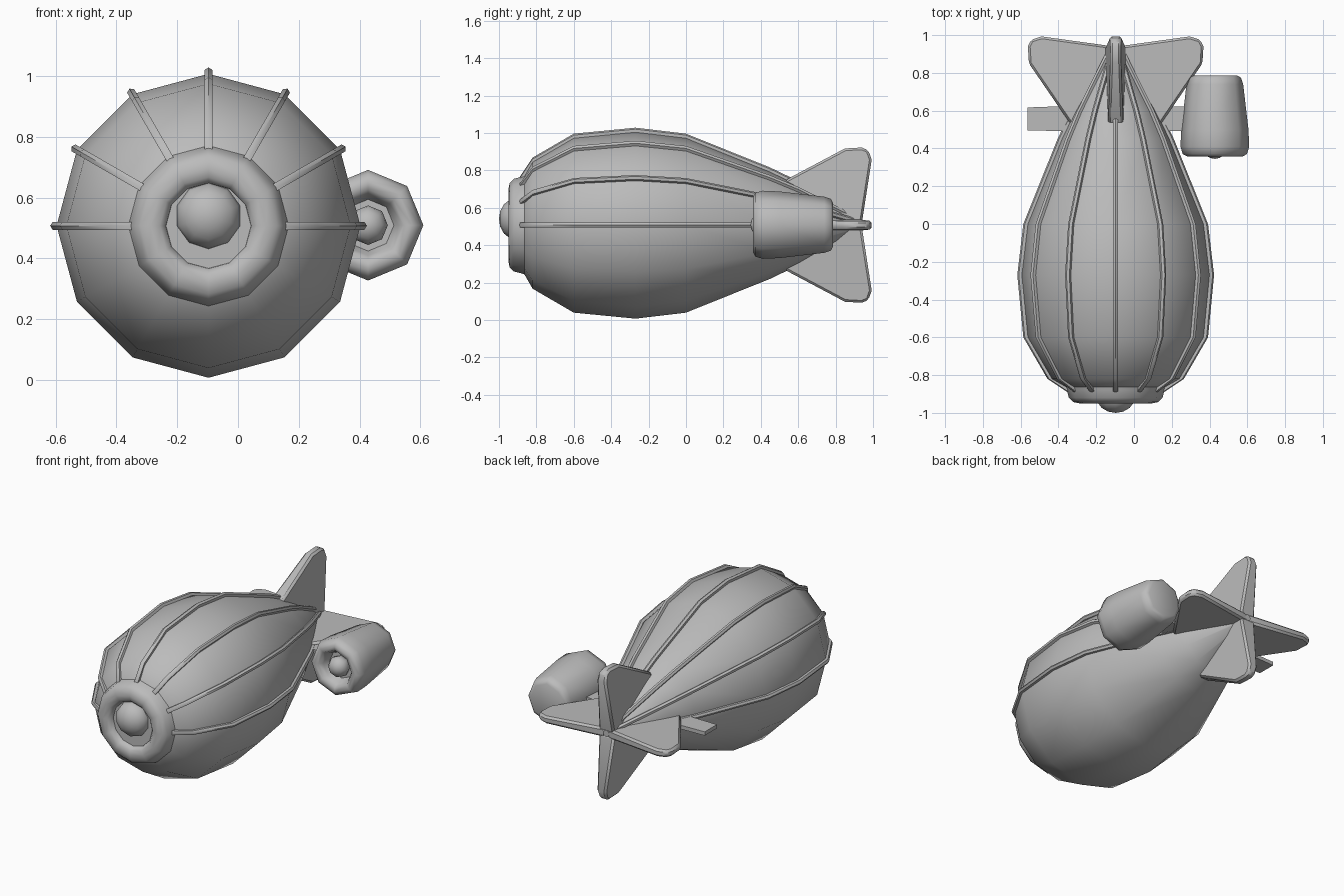
import bpy, bmesh, math
from mathutils import Vector, Matrix

if "Cube" in bpy.data.objects:
    bpy.data.objects.remove(bpy.data.objects["Cube"], do_unlink=True)

AX, AZ = -0.097, 0.507   # hull axis

grey = bpy.data.materials.new("plain grey")
grey.use_nodes = True
grey.diffuse_color = (0.5, 0.5, 0.5, 1)
grey.node_tree.nodes["Principled BSDF"].inputs["Base Color"].default_value = (0.5, 0.5, 0.5, 1)


def finish(name, bm, angle=40):
    bmesh.ops.recalc_face_normals(bm, faces=bm.faces)
    mesh = bpy.data.meshes.new(name)
    bm.to_mesh(mesh)
    bm.free()
    mesh.materials.append(grey)
    ob = bpy.data.objects.new(name, mesh)
    bpy.context.collection.objects.link(ob)
    bpy.ops.object.select_all(action='DESELECT')
    ob.select_set(True)
    bpy.context.view_layer.objects.active = ob
    bpy.ops.object.shade_smooth_by_angle(angle=math.radians(angle))
    return ob


def loft(name, rings, angle=40):
    """Skin closed rings of points and cap both ends."""
    bm = bmesh.new()
    loops = [[bm.verts.new(p) for p in ring] for ring in rings]
    n = len(rings[0])
    for a, b in zip(loops, loops[1:]):
        for i in range(n):
            j = (i + 1) % n
            bm.faces.new((a[i], a[j], b[j], b[i]))
    bm.faces.new(loops[0])
    bm.faces.new(loops[-1])
    return finish(name, bm, angle)


def lathe(name, profile, sides, x=AX, z=AZ, angle=40):
    """Turn (y, radius) points about an axis along y."""
    turns = [2 * math.pi * i / sides for i in range(sides)]
    return loft(name, [[(x + r * math.sin(t), y, z + r * math.cos(t)) for t in turns]
                       for y, r in profile], angle)


def ball(name, centre, size, segments=8):
    bm = bmesh.new()
    bmesh.ops.create_uvsphere(bm, u_segments=segments, v_segments=8, radius=1)
    bm.transform(Matrix.Translation(centre) @ Matrix.Diagonal((*size, 1))
                 @ Matrix.Rotation(math.pi / 2, 4, 'X'))
    return finish(name, bm, 60)


# Envelope
hull = [(-0.9, 0.2), (-0.82, 0.34), (-0.6, 0.468), (-0.27, 0.5),
        (0, 0.468), (0.45, 0.287), (0.6, 0.215), (0.94, 0.02)]
lathe("hull", hull, 12)

# Ribs along the upper edges of the envelope
rib_path = [(-0.89, 0.235), (-0.82, 0.34)] + hull[2:-1] + [(0.9, 0.043)]
for k in range(-3, 4):
    t = math.radians(30 * k)
    out = Vector((math.sin(t), 0, math.cos(t)))
    side = Vector((math.cos(t), 0, -math.sin(t)))
    rings = []
    for y, r in rib_path:
        c = Vector((AX, y, AZ)) + out * r
        rings.append([c + out * h + side * w for h, w in
                      ((-0.015, -0.013), (0.013, -0.013), (0.021, 0), (0.013, 0.013), (-0.015, 0.013))])
    loft(f"rib_{k + 4}", rings)

# Nose collar and nose ball
lathe("nose_collar", [(-0.84, 0.272), (-0.88, 0.258), (-0.92, 0.248), (-0.943, 0.225), (-0.95, 0.19),
                      (-0.945, 0.16), (-0.925, 0.142), (-0.915, 0.14)], 12, angle=50)
ball("nose_ball", (AX, -0.91, AZ + 0.033), (0.11, 0.09, 0.11), 10)

# Tail fins: outline as (distance from axis, y), thickness fading toward the tip
outline = [(0.0, 0.55), (0.24, 0.53), (0.41, 0.85), (0.415, 0.94), (0.40, 0.975), (0.35, 0.993), (0.01, 0.94)]
fins = {"top_fin": (0, 0.11, 0.055), "left_fin": (90, 0.06, 0.045),
        "bottom_fin": (180, 0.11, 0.055), "right_fin": (270, 0.06, 0.045)}
for name, (turn, root, tip) in fins.items():
    t = math.radians(turn)
    out = Vector((math.sin(t), 0, math.cos(t)))
    side = Vector((math.cos(t), 0, -math.sin(t)))
    stretch = 1.12 if turn in (90, 270) else 1
    rings = []
    for s in (-1, 1):
        rings.append([Vector((AX, y, AZ)) + out * d * (stretch if d > 0.3 else 1)
                      + side * s * (root + (tip - root) * d / 0.42) / 2 for d, y in outline])
    fin = loft(name, rings, 35)
    bev = fin.modifiers.new("soft edge", 'BEVEL')
    bev.width = 0.012
    bev.limit_method = 'ANGLE'

# Engine struts
for name, s in (("left_strut", 1), ("right_strut", -1)):
    rings = [[(AX + s * x, y, AZ + z) for y, z in
              ((a, -0.012), (b, -0.012), (b, 0.012), (a, 0.012))]
             for x, a, b in ((0.1, 0.49, 0.63), (0.467, 0.495, 0.617))]
    loft(name, rings)

# Engine pod with a recessed front and a spinner
PX = 0.428
lathe("engine_pod", [(0.43, 0.085), (0.39, 0.1), (0.362, 0.118), (0.357, 0.145), (0.37, 0.17), (0.41, 0.182),
                     (0.5, 0.178), (0.74, 0.15), (0.775, 0.138), (0.787, 0.115)], 8, PX, 0.509, 50)
ball("engine_spinner", (PX, 0.405, 0.509), (0.065, 0.06, 0.065))
